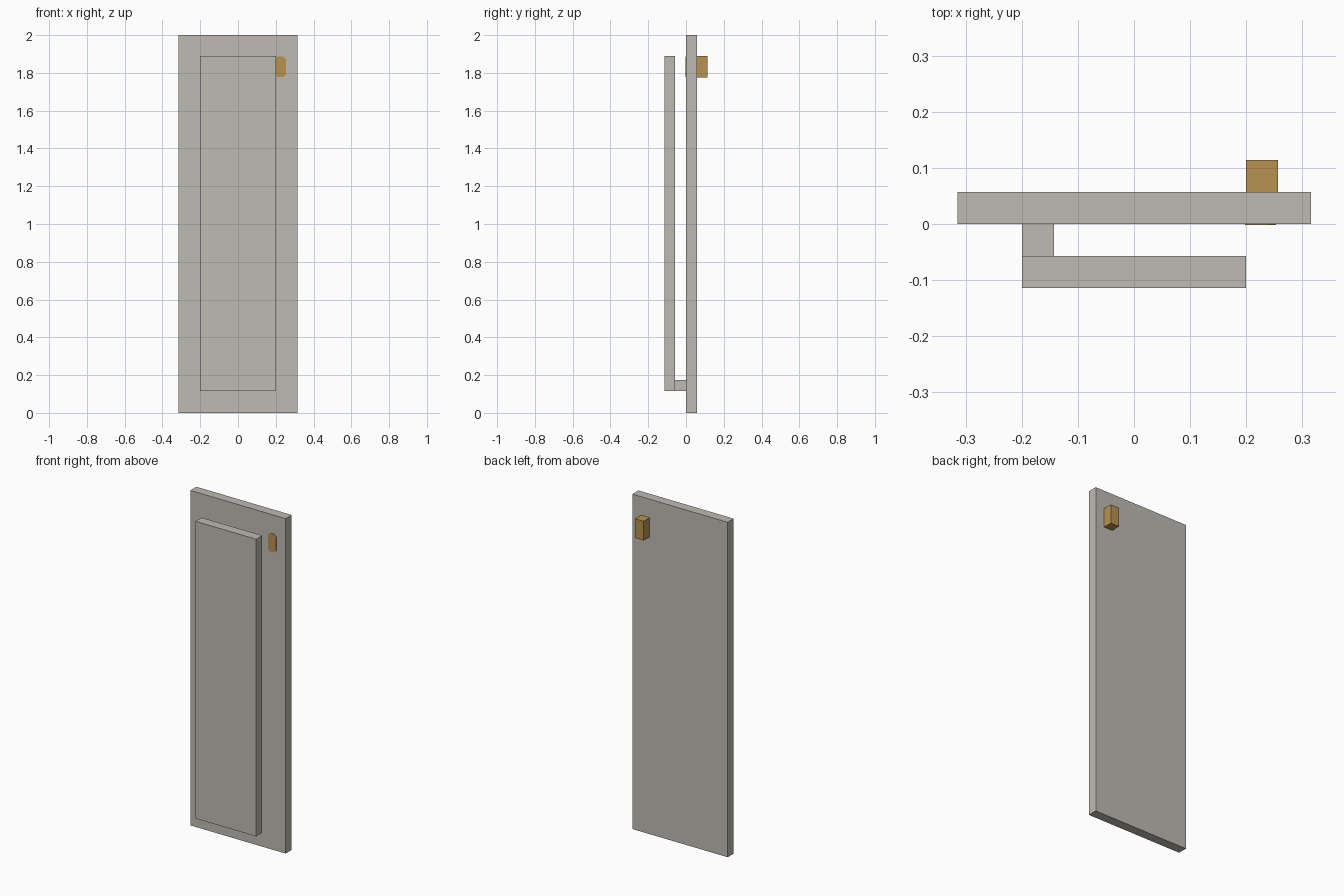
import bpy
import bmesh

cube = bpy.data.objects.get("Cube")
if cube:
    bpy.data.objects.remove(cube, do_unlink=True)


def material(name, rgb):
    mat = bpy.data.materials.new(name)
    mat.use_nodes = True
    mat.diffuse_color = (*rgb, 1)
    mat.node_tree.nodes["Principled BSDF"].inputs["Base Color"].default_value = (*rgb, 1)
    return mat


def prism(name, outline, y0, y1, mat):
    """Extrude an x-z outline from y0 back to y1."""
    bm = bmesh.new()
    face = bm.faces.new([bm.verts.new((x, y0, z)) for x, z in outline])
    extruded = bmesh.ops.extrude_face_region(bm, geom=[face])["geom"]
    verts = [v for v in extruded if isinstance(v, bmesh.types.BMVert)]
    bmesh.ops.translate(bm, verts=verts, vec=(0, y1 - y0, 0))
    bmesh.ops.recalc_face_normals(bm, faces=bm.faces)
    mesh = bpy.data.meshes.new(name)
    bm.to_mesh(mesh)
    bm.free()
    mesh.materials.append(mat)
    obj = bpy.data.objects.new(name, mesh)
    bpy.context.collection.objects.link(obj)
    return obj


def box(name, x0, x1, y0, y1, z0, z1, mat):
    return prism(name, [(x0, z0), (x1, z0), (x1, z1), (x0, z1)], y0, y1, mat)


grey = material("warm grey", (0.515, 0.497, 0.445))
tan = material("golden tan", (0.479, 0.287, 0.080))

# Main slab, raised front panel and the small strut joining them
box("back_slab", -0.315, 0.315, 0.0, 0.057, 0.0, 2.0, grey)
box("front_panel", -0.2, 0.2, -0.114, -0.057, 0.115, 1.89, grey)
box("panel_strut", -0.2, -0.143, -0.057, 0.0, 0.115, 0.173, grey)

# Block on the back
box("rear_block", 0.2, 0.257, 0.057, 0.114, 1.775, 1.89, tan)

# Thin plate with cut corners on the slab's front
x0, x1, z0, z1, c = 0.198, 0.253, 1.777, 1.888, 0.014
prism("front_plate", [(x0 + c, z0), (x1 - c, z0), (x1, z0 + c), (x1, z1 - c),
                      (x1 - c, z1), (x0 + c, z1), (x0, z1 - c), (x0, z0 + c)],
      -0.002, 0.0, tan)
